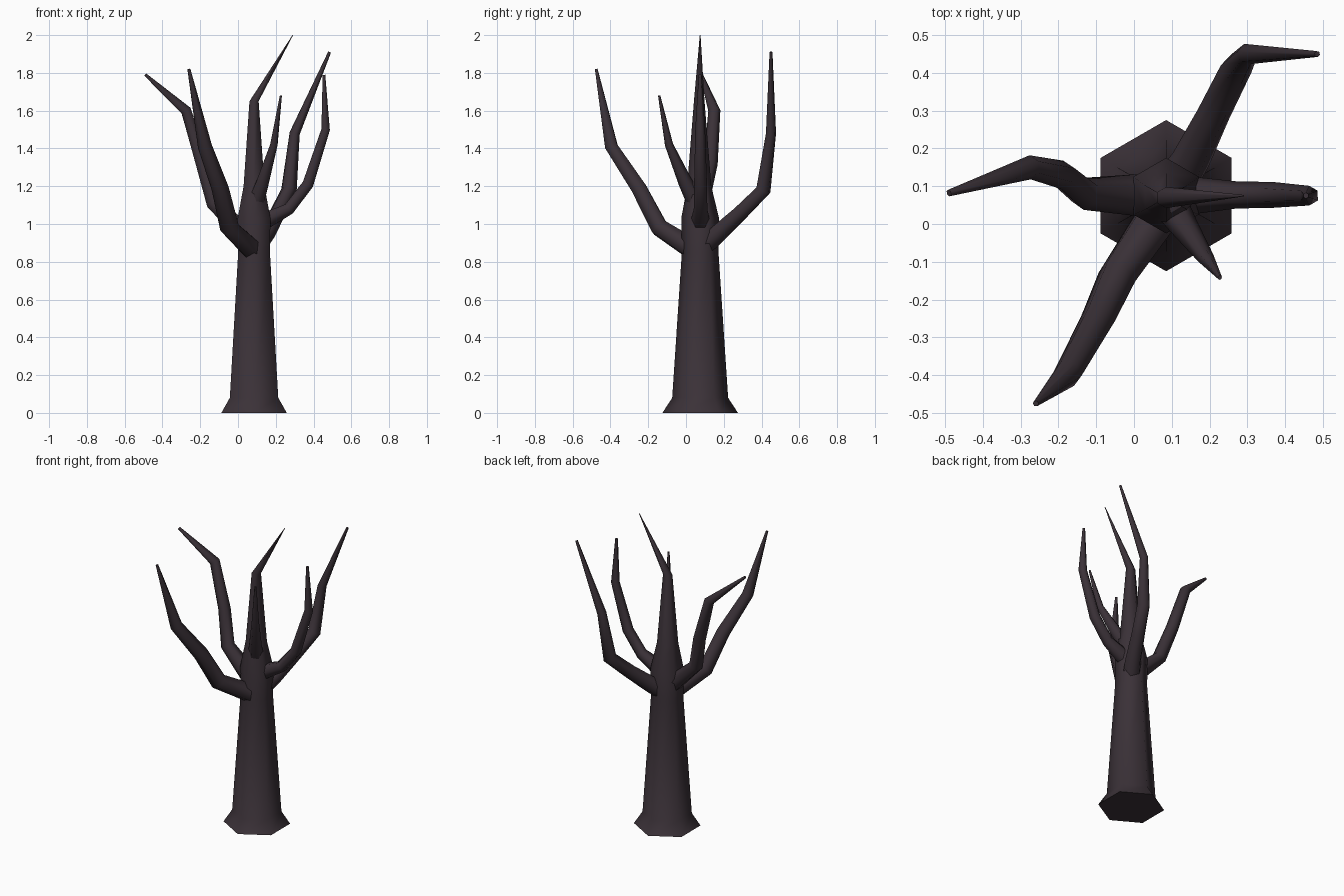
import bpy, bmesh, math
from mathutils import Vector, Matrix

if "Cube" in bpy.data.objects:
    bpy.data.objects.remove(bpy.data.objects["Cube"])

bark = bpy.data.materials.new("dark bark")
bark.diffuse_color = (0.043, 0.031, 0.039, 1)
bark.use_nodes = True
bark.node_tree.nodes["Principled BSDF"].inputs["Base Color"].default_value = bark.diffuse_color
SIDES = 6


def tube(name, nodes, level=False):
    """Tapered six-sided limb through (x, y, z, radius) nodes."""
    pts = [Vector(n[:3]) for n in nodes]
    bm = bmesh.new()
    rings = []
    ref = Vector((0, 1, 0))
    for i, p in enumerate(pts):
        d = Vector((0, 0, 1))
        if not level:
            a = (p - pts[i - 1]).normalized() if i else Vector()
            b = (pts[i + 1] - p).normalized() if i < len(pts) - 1 else Vector()
            d = (a + b).normalized()
        u = (ref - d * ref.dot(d)).normalized()
        v = d.cross(u)
        ref = u
        ring = []
        for k in range(SIDES):
            t = 2 * math.pi * k / SIDES
            ring.append(bm.verts.new(p + (u * math.cos(t) + v * math.sin(t)) * nodes[i][3]))
        rings.append(ring)
    for lo, hi in zip(rings, rings[1:]):
        for k in range(SIDES):
            j = (k + 1) % SIDES
            bm.faces.new((lo[k], lo[j], hi[j], hi[k]))
    bm.faces.new(rings[0][::-1])
    bm.faces.new(rings[-1])
    bmesh.ops.recalc_face_normals(bm, faces=bm.faces)
    me = bpy.data.meshes.new(name)
    bm.to_mesh(me)
    bm.free()
    me.materials.append(bark)
    ob = bpy.data.objects.new(name, me)
    bpy.context.collection.objects.link(ob)
    bpy.context.view_layer.objects.active = ob
    ob.select_set(True)
    bpy.ops.object.shade_smooth_by_angle(angle=math.radians(64))
    ob.select_set(False)


# Trunk with flared foot and bent leader tip
tube("trunk", [(.085, .075, 0, .2), (.085, .075, .08, .148), (.085, .075, .85, .097),
               (.085, .075, 1.03, .1), (.085, .07, 1.2, .064),
               (.085, .07, 1.65, .028), (.29, .075, 2.0, .002)], level=True)

# Main branches
tube("back_right_branch", [(.09, .08, .87, .06), (.15, .17, .95, .052), (.21, .29, 1.06, .044),
                           (.27, .41, 1.18, .042), (.3, .45, 1.48, .028), (.485, .45, 1.91, .008)])
tube("front_left_branch", [(.07, .03, .87, .06), (-.045, -.14, .98, .052), (-.095, -.25, 1.19, .046),
                           (-.175, -.395, 1.41, .038), (-.26, -.475, 1.82, .008)])
tube("left_branch", [(.06, .075, .93, .06), (-.13, .08, 1.11, .043), (-.19, .13, 1.32, .038),
                     (-.275, .15, 1.6, .032), (-.49, .082, 1.79, .009)])
tube("right_branch", [(.11, .075, 1.0, .055), (.27, .077, 1.08, .036), (.37, .077, 1.21, .034),
                      (.464, .075, 1.5, .026), (.455, .075, 1.79, .008)])

# Small twig on the front
tube("front_right_twig", [(.09, .06, 1.1, .05), (.13, -.003, 1.22, .038),
                          (.19, -.09, 1.42, .022), (.227, -.142, 1.68, .006)])
